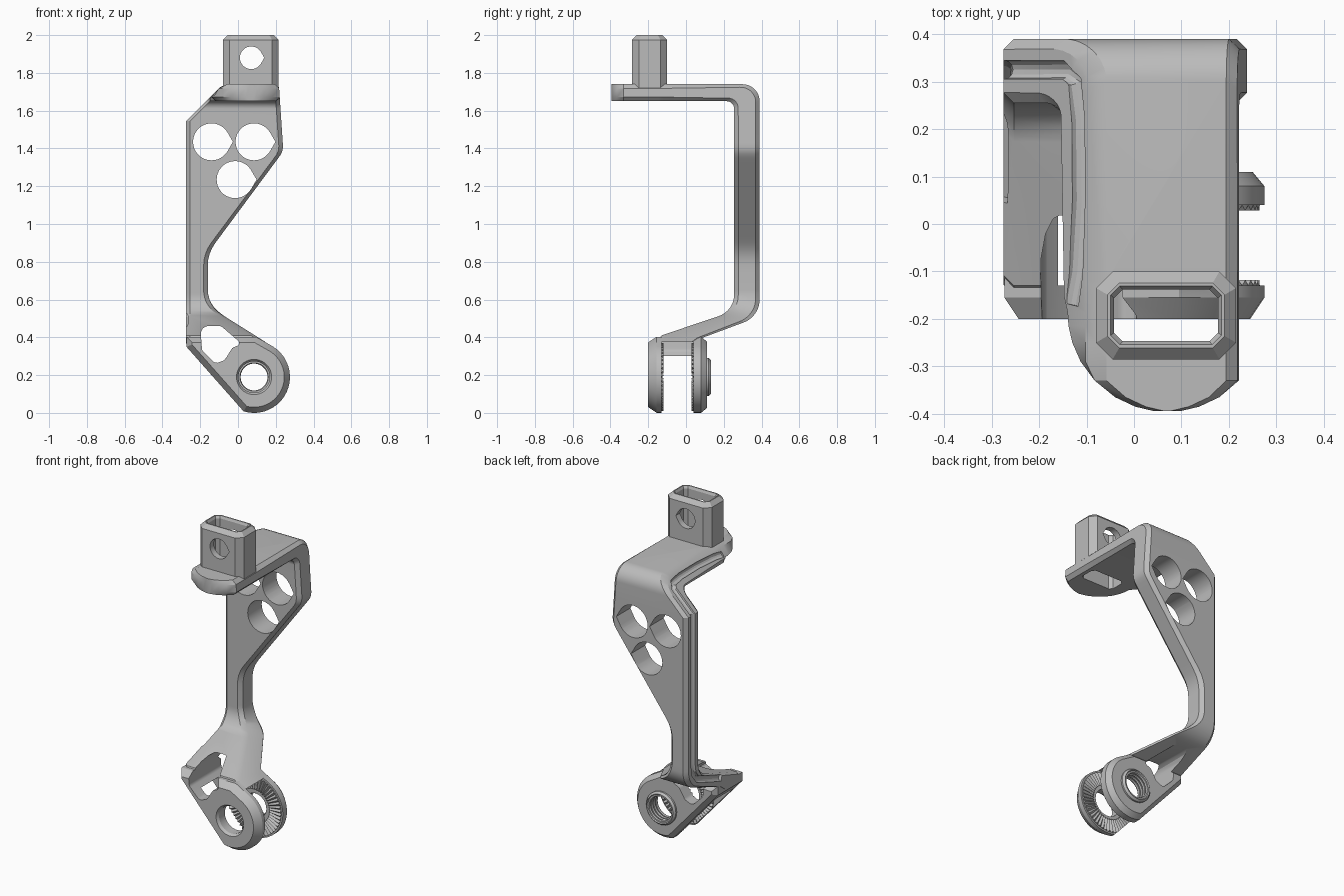
import bpy, bmesh
from math import sin, cos, tan, radians, pi, sqrt
from mathutils import Vector

cube = bpy.data.objects.get("Cube")
if cube:
    bpy.data.objects.remove(cube, do_unlink=True)

grey = bpy.data.materials.new("plain_grey")
grey.use_nodes = True
GREY = (0.5, 0.5, 0.5, 1)
grey.diffuse_color = GREY
grey.node_tree.nodes["Principled BSDF"].inputs["Base Color"].default_value = GREY


def finish(name, bm):
    bmesh.ops.recalc_face_normals(bm, faces=bm.faces)
    mesh = bpy.data.meshes.new(name)
    bm.to_mesh(mesh)
    bm.free()
    mesh.materials.append(grey)
    ob = bpy.data.objects.new(name, mesh)
    bpy.context.collection.objects.link(ob)
    return ob


def loft(name, rings):
    """Solid through matching closed rings of points."""
    bm = bmesh.new()
    loops = [[bm.verts.new(p) for p in ring] for ring in rings]
    n = len(loops[0])
    for a, b in zip(loops, loops[1:]):
        for i in range(n):
            j = (i + 1) % n
            bm.faces.new((a[i], a[j], b[j], b[i]))
    bm.faces.new(loops[0])
    bm.faces.new(loops[-1])
    return finish(name, bm)


def at_y(outline, y):
    return [(x, y, z) for x, z in outline]


def prism(name, outline, lo, hi):
    return loft(name, [at_y(outline, lo), at_y(outline, hi)])


def rounded(corners, steps=8):
    """Outline with a fillet radius given per corner."""
    out = []
    for i, (x, y, r) in enumerate(corners):
        p = Vector((x, y))
        if not r:
            out.append((x, y))
            continue
        u = (Vector(corners[i - 1][:2]) - p).normalized()
        v = (Vector(corners[(i + 1) % len(corners)][:2]) - p).normalized()
        half = u.angle(v) / 2
        centre = p + (u + v).normalized() * r / sin(half)
        start = (p + u * r / tan(half) - centre).normalized()
        end = (p + v * r / tan(half) - centre).normalized()
        for k in range(steps + 1):
            out.append(tuple(centre + start.lerp(end, k / steps).normalized() * r))
    return out


def inset(outline, d):
    """Shrink a convex clockwise outline by d."""
    out = []
    for i, p in enumerate(outline):
        a = Vector(p) - Vector(outline[i - 1])
        b = Vector(outline[(i + 1) % len(outline)]) - Vector(p)
        m, n = Vector((a.y, -a.x)).normalized(), Vector((b.y, -b.x)).normalized()
        out.append(tuple(Vector(p) + (m + n) * d / (1 + m.dot(n))))
    return out


def arc(cx, cy, r, a, b, n):
    return [(cx + r * cos(radians(a + (b - a) * k / n)),
             cy + r * sin(radians(a + (b - a) * k / n))) for k in range(n + 1)]


def teardrop(cx, cz, r):
    return arc(cx, cz, r, 30, 330, 30) + [(cx + r / cos(radians(30)), cz)]


def combine(ob, other, operation="DIFFERENCE"):
    bpy.context.view_layer.objects.active = ob
    mod = ob.modifiers.new("cut", "BOOLEAN")
    mod.operation, mod.solver, mod.object = operation, "EXACT", other
    bpy.ops.object.modifier_apply(modifier=mod.name)
    bpy.data.objects.remove(other, do_unlink=True)


PX, PZ = 0.085, 0.19          # pivot centre

# Left and right limits of the bent strip by height, and of its rounded shelf end
right_edge = rounded([(.215, 1.76, 0), (.24, 1.385, .08), (-.16, .846, .2),
                      (-.16, .567, .15), (.186, .35, 0)])


def limits(y, z):
    lo = -.275 + max(0, z - 1.545)
    hi = right_edge[-1][0]
    for (x0, z0), (x1, z1) in zip(right_edge, right_edge[1:]):
        if z1 <= z <= z0:
            hi = x0 + (x1 - x0) * (z0 - z) / (z0 - z1)
    if z > 1.6 and y < -.12:
        half = sqrt(.21 ** 2 - min(0, y + .186) ** 2)
        lo = max(lo, .07 - half - max(0, y + .186) * .9)
        hi = min(hi, .07 + half)
    return lo, hi


# Bent strip: shelf, wall and arm, swept with a chamfered section
shelf_y = (-.394, -.385, -.365, -.33, -.29, -.25, -.215, -.186, -.15, -.12)
wall_z = (1.545, 1.45, 1.43, 1.41, 1.39, 1.37, 1.35, 1.33, 1.31,
          .93, .9, .87, .84, .81, .78, .75, .65, .635)
outer = rounded([(y, 1.74, 0) for y in shelf_y] + [(.39, 1.74, .09)]
                + [(.39, z, 0) for z in wall_z]
                + [(.39, .51, .13), (.08, .395, 0), (.04, .365, 0)])
inner = rounded([(y, 1.65, 0) for y in shelf_y] + [(.255, 1.65, .04)]
                + [(.255, z, 0) for z in wall_z]
                + [(.255, .54, .12), (-.13, .41, 0), (-.15, .375, 0)])
CHAMFER = .022
sections = []
for o, i in zip(outer, inner):
    o, i = Vector(o), Vector(i)
    t = CHAMFER / (i - o).length
    left, right = [], []
    for f, c in ((0, CHAMFER), (t, 0), (1 - t, 0), (1, CHAMFER)):
        y, z = o.lerp(i, f)
        lo, hi = limits(y, z)
        left.append((lo + c, y, z))
        right.append((hi - c, y, z))
    sections.append(left + right[::-1])
body = loft("bracket_body", sections)

# Fork block with chamfered faces
fork = [(-.273, .35), (-.273, .403), (.095, .403)] + arc(PX, PZ, .19, 58, -107, 24)
combine(body, loft("fork", [at_y(inset(fork, .03), -.2), at_y(fork, -.155),
                            at_y(fork, .08), at_y(inset(fork, .025), .11)]), "UNION")


# Hollow post on the shelf
def octagon(d, c, z):
    x0, x1, y0, y1 = -.08 + d, .215 - d, -.285 + d, -.1 - d
    return [(x0 + c, y0, z), (x1 - c, y0, z), (x1, y0 + c, z), (x1, y1 - c, z),
            (x1 - c, y1, z), (x0 + c, y1, z), (x0, y1 - c, z), (x0, y0 + c, z)]


combine(body, loft("post", [octagon(0, .035, 1.69), octagon(0, .035, 1.975),
                            octagon(.024, .025, 2)]), "UNION")
combine(body, loft("post_bore", [octagon(.038, .018, 1.5), octagon(.038, .018, 1.985),
                                 octagon(.026, .02, 2.01)]))
combine(body, prism("post_pin_hole", teardrop(.07, 1.88, .06), -.4, 0))

# Lightening holes in the wall
for x, z in ((-.14, 1.435), (.085, 1.435), (-.015, 1.235)):
    combine(body, prism("wall_hole", teardrop(x, z, .098), .1, .5))

# Window and slot of the fork
window = rounded([(-.2, .46, .04), (-.09, .46, .03), (.02, .365, .015), (-.03, .345, .03),
                  (-.07, .28, .03), (-.12, .26, .03), (-.19, .33, .03)], 4)
combine(body, prism("fork_window", window, -.4, .5))
slot = [(-.5, -.1), (.5, -.1), (.5, .375), (0, .375), (-.13, .3), (-.5, .3)]
combine(body, prism("fork_slot", slot, -.13, .04))


# Threaded boss behind the rear prong, then the pivot bores
def ring(r, y):
    return at_y(arc(PX, PZ, r, 0, 351, 39), y)


combine(body, loft("boss", [ring(.1, .07), ring(.1, .12), ring(.087, .134)]), "UNION")
combine(body, loft("front_bore", [ring(.1, -.21), ring(.083, -.185), ring(.083, -.03)]))
combine(body, loft("rear_bore", [ring(.08, -.03), ring(.08, .12), ring(.095, .14)]))

# Half-round groove along the right-hand edge
path = [Vector(p) for p in (
    (-.275, .05, .445), (-.275, .28, .525), (-.275, .315, .57), (-.275, .325, .63),
    (-.275, .325, 1.545), (-.15, .325, 1.672), (-.125, .3, 1.695), (-.115, .22, 1.7),
    (-.113, .05, 1.7), (-.122, -.1, 1.698), (-.135, -.17, 1.695))]
rings = []
for k, p in enumerate(path):
    tangent = (path[min(k + 1, len(path) - 1)] - path[max(k - 1, 0)]).normalized()
    u = tangent.cross(Vector((-1, 0, .4))).normalized()
    v = tangent.cross(u)
    rings.append([p + u * a + v * b for a, b in arc(0, 0, .02, 0, 330, 11)])
combine(body, loft("groove", rings))


# Radial teeth on the inner faces of the fork
def teeth(name, base, tip, count=48):
    bm = bmesh.new()
    rows = []
    for k in range(count * 2):
        a = pi * k / count
        y = tip if k % 2 else base + (tip - base) * .1
        rows.append([bm.verts.new((PX + r * cos(a), h, PZ + r * sin(a)))
                     for r, h in ((.105, base), (.105, y), (.18, y), (.18, base))])
    for a, b in zip(rows, rows[1:] + rows[:1]):
        for i in range(4):
            j = (i + 1) % 4
            bm.faces.new((a[i], a[j], b[j], b[i]))
    ob = finish(name, bm)
    combine(ob, prism("teeth_trim", fork, -.6, .6), "INTERSECT")


teeth("front_teeth", -.131, -.118)
teeth("rear_teeth", .041, .028)

# Thread turns in the rear bore
for i in range(4):
    bpy.ops.mesh.primitive_torus_add(location=(PX, .052 + i * .022, PZ), rotation=(pi / 2, 0, 0),
                                     major_radius=.08, minor_radius=.009,
                                     major_segments=40, minor_segments=6)
    turn = bpy.context.object
    turn.name = "thread_turn"
    turn.data.materials.append(grey)

# Smooth rounded areas, keep chamfers sharp
bpy.ops.object.select_all(action="DESELECT")
body.select_set(True)
bpy.context.view_layer.objects.active = body
bpy.ops.object.shade_smooth_by_angle(angle=radians(25))
